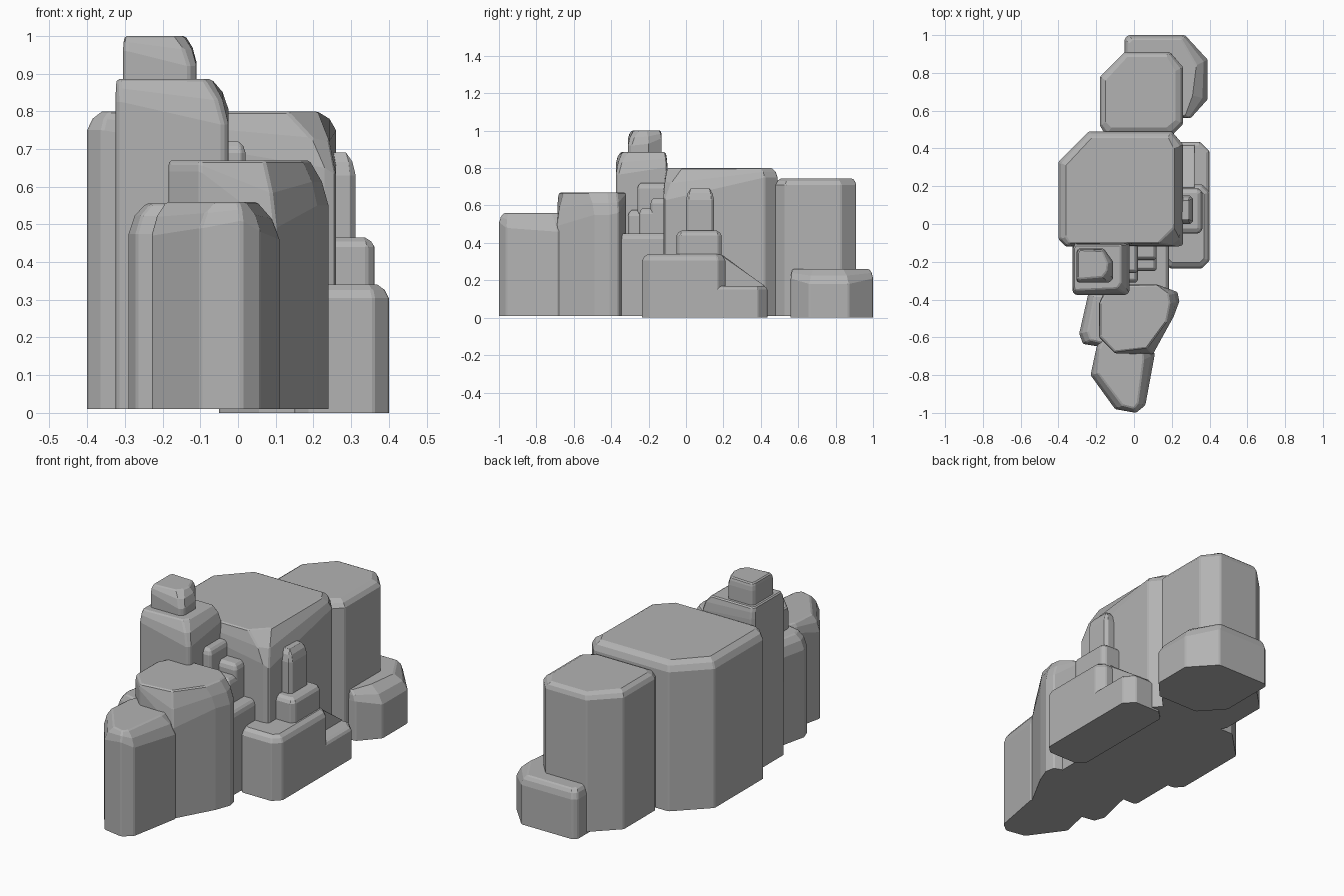
import bpy, bmesh, math
from mathutils import Vector

if "Cube" in bpy.data.objects:
    bpy.data.objects.remove(bpy.data.objects["Cube"])

# Dark stone grey
stone = bpy.data.materials.new("stone_grey")
stone.diffuse_color = (0.45, 0.45, 0.45, 1)
stone.use_nodes = True
stone.node_tree.nodes["Principled BSDF"].inputs["Base Color"].default_value = stone.diffuse_color


def inset_ring(pts, d):
    """Offset a counter-clockwise outline inward by d."""
    out, n = [], len(pts)
    for i in range(n):
        p, a, b = Vector(pts[i]), Vector(pts[i - 1]), Vector(pts[(i + 1) % n])
        e1, e2 = (p - a).normalized(), (b - p).normalized()
        n1, n2 = Vector((-e1.y, e1.x)), Vector((-e2.y, e2.x))
        out.append(p + (n1 + n2) * d / max(1 + n1.dot(n2), 0.4))
    return out


def rock(name, pts, z0, z1, r=0.03, h=None, top=None, soft=0.006, drop={}):
    """Upright stone: straight walls, worn shoulder, flat top.
    drop lowers the shoulder at chosen corners to make larger facets."""
    h = h or r
    base = [Vector(p) for p in pts]
    crown = [Vector(p) for p in top] if top else inset_ring(base, r)
    rings = [(0, z0, 0), (0, z1 - h, 1), (0.35, z1 - 0.4 * h, 0.5), (1, z1, 0)]
    bm = bmesh.new()
    loops = [[bm.verts.new((*a.lerp(b, t), z - k * drop.get(i, 0)))
              for i, (a, b) in enumerate(zip(base, crown))]
             for t, z, k in rings]
    n = len(base)
    bm.faces.new(loops[0][::-1])
    bm.faces.new(loops[-1])
    for lo, hi in zip(loops, loops[1:]):
        for i in range(n):
            j = (i + 1) % n
            bm.faces.new((lo[i], lo[j], hi[j], hi[i]))
    bm.normal_update()
    # wear the sharp edges, leaving the foot crisp
    edges = [e for e in bm.edges if max(v.co.z for v in e.verts) > z0 + 1e-4
             and e.calc_face_angle(0) > math.radians(40)]
    bmesh.ops.bevel(bm, geom=edges, offset=soft, segments=1, affect='EDGES',
                    clamp_overlap=True)
    bmesh.ops.recalc_face_normals(bm, faces=bm.faces)
    me = bpy.data.meshes.new(name)
    bm.to_mesh(me)
    bm.free()
    me.materials.append(stone)
    ob = bpy.data.objects.new(name, me)
    bpy.context.collection.objects.link(ob)
    return ob


def block(name, x0, x1, y0, y1, z0, z1, c=0.015, r=0.02, h=None, soft=0.005):
    """Rectangular stone with clipped corners."""
    pts = [(x0 + c, y0), (x1 - c, y0), (x1, y0 + c), (x1, y1 - c),
           (x1 - c, y1), (x0 + c, y1), (x0, y1 - c), (x0, y0 + c)]
    return rock(name, pts, z0, z1, r, h, soft=soft)


# Large central and rear stones
rock("main_block",
     [(-.36, -.12), (.23, -.12), (.26, -.11), (.26, .42), (.20, .49),
      (-.24, .49), (-.40, .33), (-.40, -.08)], .01, .80, h=.05,
     top=[(-.34, -.10), (.13, -.10), (.21, -.02), (.21, .40), (.18, .46),
          (-.22, .46), (-.36, .31), (-.36, -.07)], drop={1: .10, 2: .12})
rock("rear_block",
     [(-.15, .47), (.20, .47), (.26, .53), (.26, .83), (.19, .91),
      (-.05, .91), (-.18, .78), (-.18, .52)], .01, .745, r=.045, h=.035,
     top=[(-.12, .51), (.17, .51), (.22, .55), (.22, .81), (.17, .89),
          (-.03, .89), (-.15, .76), (-.15, .54)])
rock("rear_low_block",
     [(.06, .56), (.30, .56), (.39, .66), (.39, .87), (.27, 1.0),
      (-.03, 1.0), (-.05, .98), (-.05, .68)], 0, .26, h=.05,
     top=[(.08, .565), (.27, .57), (.31, .68), (.33, .84), (.25, .98),
          (-.01, .98), (-.03, .96), (-.03, .70)], drop={2: .03, 3: .03})

# Tall left tower and its cap
rock("tower",
     [(-.31, -.375), (-.04, -.375), (-.025, -.36), (-.025, -.10),
      (-.31, -.10), (-.325, -.12), (-.325, -.36)], .01, .885, h=.06,
     top=[(-.315, -.35), (-.09, -.34), (-.07, -.31), (-.07, -.11),
          (-.31, -.11), (-.322, -.13), (-.322, -.33)],
     drop={1: .06, 2: .06, 3: .02})
rock("tower_cap",
     [(-.295, -.31), (-.13, -.31), (-.11, -.29), (-.11, -.20), (-.16, -.13),
      (-.295, -.13), (-.305, -.15), (-.305, -.30)], .87, 1.0, h=.04,
     top=[(-.293, -.29), (-.17, -.28), (-.145, -.25), (-.14, -.21),
          (-.17, -.14), (-.29, -.135), (-.30, -.155), (-.30, -.28)],
     drop={1: .04, 2: .04, 3: .03})

# Front cluster
rock("front_middle",
     [(-.185, -.60), (-.10, -.685), (.10, -.69), (.21, -.49), (.24, -.41),
      (.23, -.36), (.12, -.32), (-.14, -.32), (-.185, -.42)],
     .01, .67, h=.03,
     top=[(-.182, -.59), (-.10, -.675), (.07, -.655), (.17, -.52), (.19, -.42),
          (.18, -.37), (.12, -.325), (-.13, -.33), (-.18, -.42)],
     drop={2: .15, 3: .09, 4: .09, 5: .08})
rock("front_point",
     [(-.23, -.80), (-.10, -.98), (.01, -1.0), (.06, -.96), (.11, -.69),
      (.08, -.60), (-.18, -.60), (-.20, -.66)], .01, .56, h=.05,
     top=[(-.19, -.79), (-.06, -.96), (.00, -.975), (.02, -.95), (.05, -.72),
          (.04, -.61), (-.16, -.61), (-.18, -.66)],
     drop={0: .04, 1: .02, 3: .03, 4: .05, 5: .05})
rock("front_left_shoulder",
     [(-.27, -.635), (-.12, -.66), (-.08, -.36), (-.24, -.36),
      (-.29, -.58)], .01, .555, h=.08,
     top=[(-.23, -.615), (-.12, -.64), (-.09, -.38), (-.21, -.38),
          (-.245, -.57)])

# Right ledge with stepped stones and pillar
block("right_ledge", .15, .40, -.235, .21, 0, .34, c=.04, r=.03, h=.035)
block("right_step", .15, .40, .10, .435, 0, .17, c=.05, r=.02, h=.02)
slope = rock("right_slope", [(.20, .19), (.32, .19), (.32, .42), (.20, .42)],
             .10, .335, r=.004, soft=.001)
for v in slope.data.vertices:   # slant the top down to the step
    if v.co.z > .2 and v.co.y > .3:
        v.co.z = .172
block("ledge_block", .20, .362, -.05, .19, .31, .465, c=.02, r=.025)
block("ledge_pillar", .22, .312, 0, .15, .44, .69, c=.015, r=.025, h=.06)

# Small stones between the tower and the ledge
for name, dims in {
    "inner_base": (-.06, .185, -.36, -.08, .01, .45),
    "inner_tall_stone": (-.06, .02, -.26, -.10, .40, .72),
    "inner_front_stone": (-.05, .02, -.31, -.23, .40, .575),
    "inner_mid_stone": (.00, .12, -.25, -.15, .40, .585),
    "inner_back_stone": (.00, .12, -.19, -.09, .40, .64),
}.items():
    block(name, *dims, c=.012, r=.018, h=.03, soft=.004)
